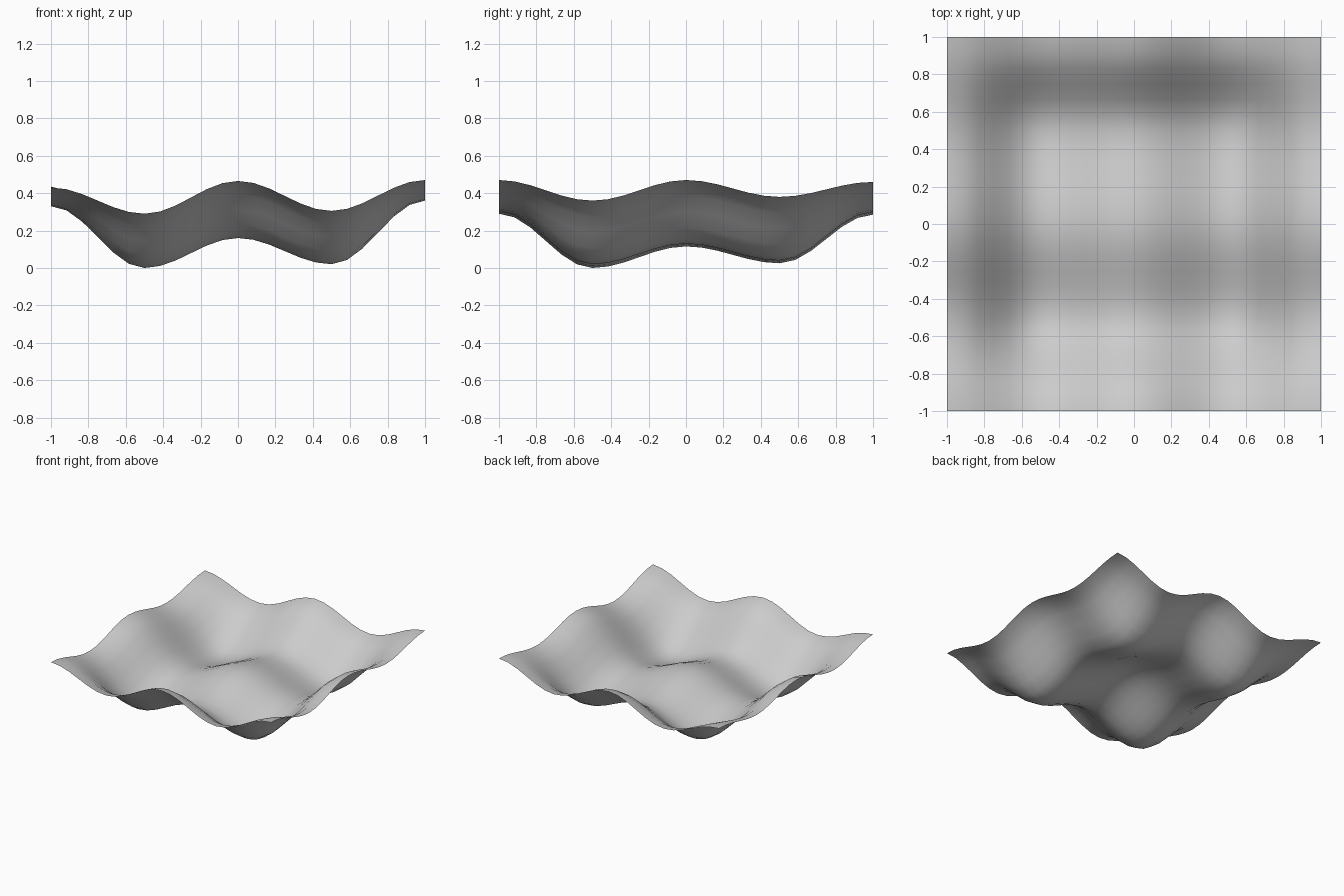
import bpy
import bmesh
import math

cube = bpy.data.objects.get("Cube")
if cube:
    bpy.data.objects.remove(cube, do_unlink=True)

DIVISIONS = 24

# Heights of crests and hollows every half unit; rows run front to back, left to right in x
HEIGHTS = [
    [.43, .29, .465, .305, .47],
    [.33, .0, .16, .02, .36],
    [.435, .115, .265, .13, .47],
    [.345, .025, .18, .04, .38],
    [.42, .285, .455, .3, .46],
]


def ease(a, b, t):
    """Cosine blend, level at both ends, so crests and hollows are rounded."""
    return a + (b - a) * (1 - math.cos(math.pi * t)) / 2


def sample(values, position):
    """Read a smooth wave through evenly spaced values for position -1 to 1."""
    place = (position + 1) / 2 * (len(values) - 1)
    index = max(0, min(int(place), len(values) - 2))
    return ease(values[index], values[index + 1], place - index)


def wave_height(x, y):
    return sample([sample(row, x) for row in HEIGHTS], y)


def make_material(name, colour):
    material = bpy.data.materials.new(name)
    material.use_nodes = True
    material.diffuse_color = colour
    shader = next(n for n in material.node_tree.nodes if n.type == 'BSDF_PRINCIPLED')
    shader.inputs["Base Color"].default_value = colour
    return material


# Wavy sheet: a square grid lifted into rounded crests and hollows
bm = bmesh.new()
bmesh.ops.create_grid(bm, x_segments=DIVISIONS, y_segments=DIVISIONS, size=1)
for vert in bm.verts:
    vert.co.z = wave_height(vert.co.x, vert.co.y)
for face in bm.faces:
    face.smooth = True
mesh = bpy.data.meshes.new("wavy_sheet")
bm.to_mesh(mesh)
bm.free()

sheet = bpy.data.objects.new("wavy_sheet", mesh)
sheet.data.materials.append(make_material("light_grey", (.6, .6, .6, 1)))
bpy.context.collection.objects.link(sheet)
